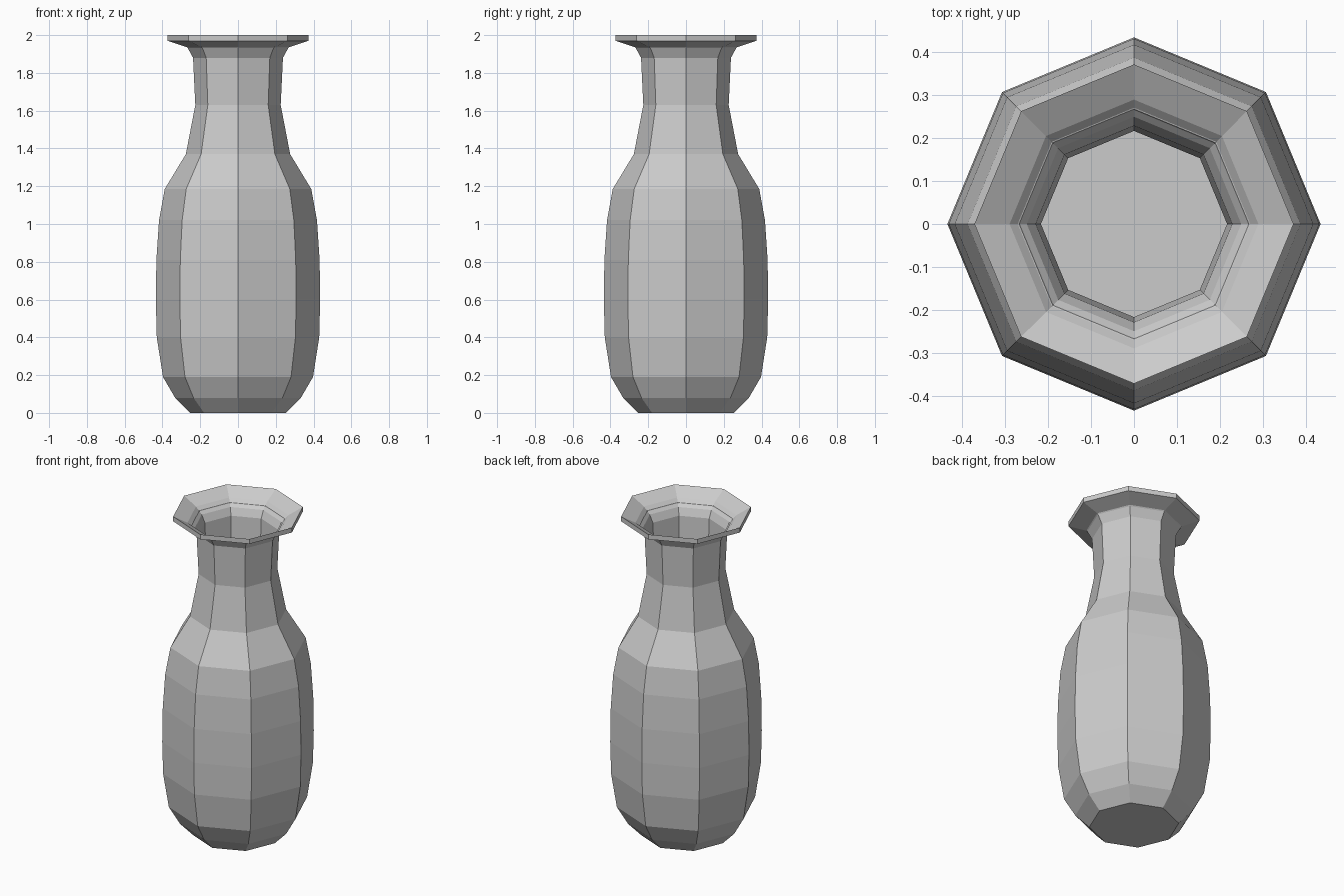
import bpy, bmesh
from math import cos, sin, pi

if "Cube" in bpy.data.objects:
    bpy.data.objects.remove(bpy.data.objects["Cube"])

SIDES = 8

# Outer wall (radius, height), foot to lip
outer = [(0.254, 0), (0.333, 0.08), (0.397, 0.19), (0.43, 0.40), (0.435, 0.60),
         (0.432, 0.81), (0.418, 1.02), (0.388, 1.185), (0.276, 1.37),
         (0.226, 1.63), (0.238, 1.88), (0.268, 1.935), (0.372, 1.97), (0.372, 2.0)]
# Inside of the mouth, then the body wall set slightly inwards
mouth = [(0.29, 1.955), (0.25, 1.915), (0.229, 1.87), (0.217, 1.63)]
inside = [(r - 0.011, z) for r, z in reversed(outer[1:9])] + [(0.248, 0.012)]


def lathe(name, profile):
    bm = bmesh.new()
    rings = [[bm.verts.new((r * cos(2 * pi * i / SIDES), r * sin(2 * pi * i / SIDES), z))
              for i in range(SIDES)] for r, z in profile]
    for a, b in zip(rings, rings[1:]):
        for i in range(SIDES):
            j = (i + 1) % SIDES
            bm.faces.new((a[i], a[j], b[j], b[i]))
    # Underside and inner floor
    bm.faces.new(rings[0][::-1])
    bm.faces.new(rings[-1])
    mesh = bpy.data.meshes.new(name)
    bm.to_mesh(mesh)
    bm.free()
    obj = bpy.data.objects.new(name, mesh)
    bpy.context.collection.objects.link(obj)
    return obj


lathe("vase", outer + mouth + inside)
